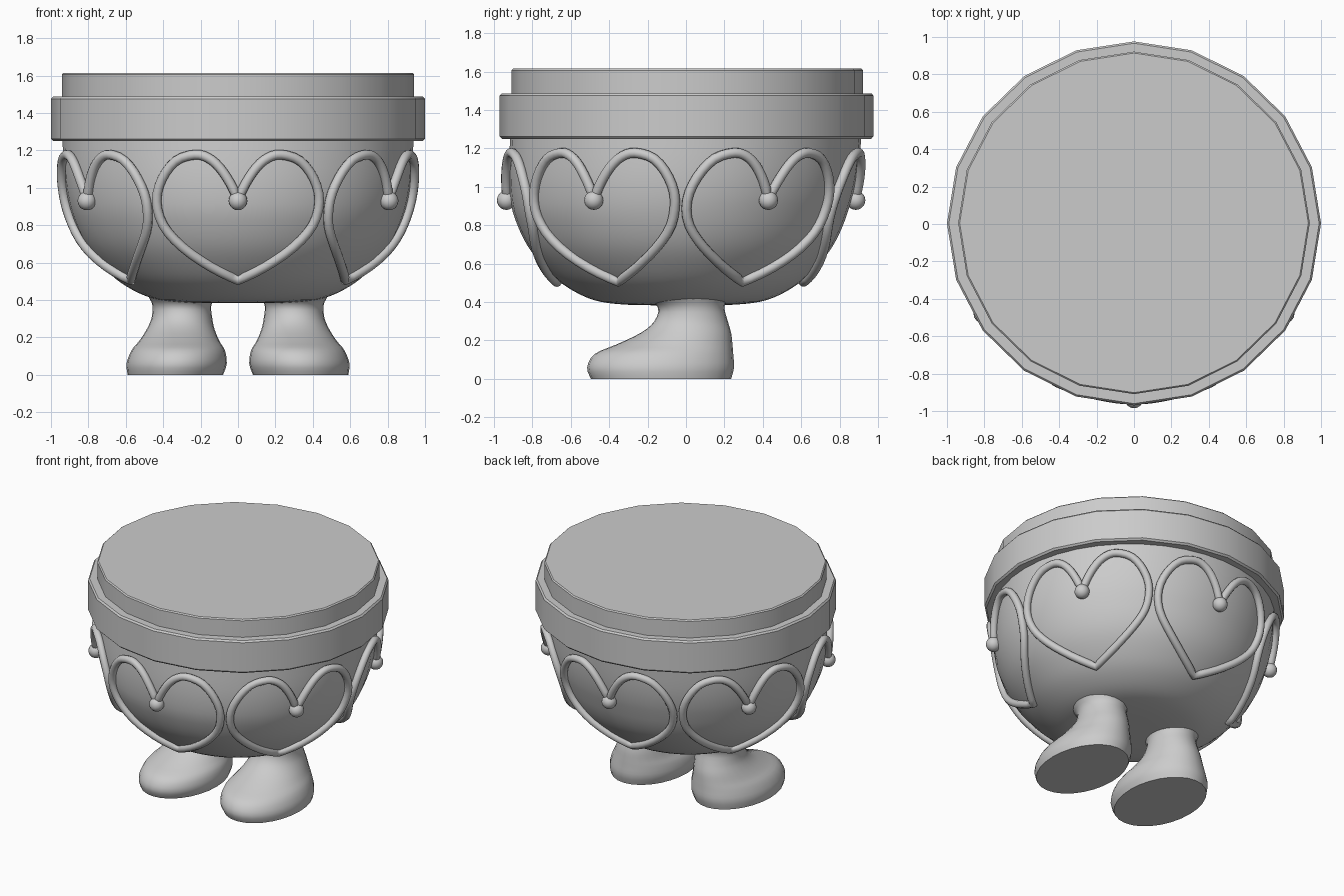
import bpy, bmesh, math

if "Cube" in bpy.data.objects:
    bpy.data.objects.remove(bpy.data.objects["Cube"])

grey = bpy.data.materials.new("plain grey")
grey.diffuse_color = (0.6, 0.6, 0.6, 1)
grey.use_nodes = True
grey.node_tree.nodes["Principled BSDF"].inputs["Base Color"].default_value = grey.diffuse_color


def finish(name, bm, angle=35):
    bmesh.ops.recalc_face_normals(bm, faces=bm.faces)
    me = bpy.data.meshes.new(name)
    bm.to_mesh(me)
    bm.free()
    ob = bpy.data.objects.new(name, me)
    bpy.context.collection.objects.link(ob)
    me.materials.append(grey)
    bpy.ops.object.select_all(action='DESELECT')
    ob.select_set(True)
    bpy.context.view_layer.objects.active = ob
    bpy.ops.object.shade_smooth_by_angle(angle=math.radians(angle))
    return ob


def loft(name, rings, sides, angle=35):
    """Stack of ellipses: (centre x, centre y, z, half width, half depth), capped."""
    bm = bmesh.new()
    loops = []
    for cx, cy, z, rx, ry in rings:
        loops.append([bm.verts.new((cx + rx * math.sin(2 * math.pi * i / sides),
                                    cy + ry * math.cos(2 * math.pi * i / sides), z))
                      for i in range(sides)])
    for a, b in zip(loops, loops[1:]):
        for i in range(sides):
            j = (i + 1) % sides
            bm.faces.new((a[i], a[j], b[j], b[i]))
    bm.faces.new(loops[0])
    bm.faces.new(loops[-1])
    return finish(name, bm, angle)


def spline(pts, n):
    """Smooth curve through the points."""
    ext = [pts[0]] + pts + [pts[-1]]
    out = []
    for k in range(len(pts) - 1):
        p0, p1, p2, p3 = ext[k:k + 4]
        for s in range(n):
            t = s / n
            out.append(tuple(0.5 * (2 * b + (c - a) * t + (2 * a - 5 * b + 4 * c - d) * t * t
                                    + (3 * b - a - 3 * c + d) * t ** 3)
                             for a, b, c, d in zip(p0, p1, p2, p3)))
    return out + [pts[-1]]


# Bowl profile: radius, height
profile = spline([(0.10, 0.383), (0.30, 0.387), (0.46, 0.41), (0.60, 0.475), (0.71, 0.565),
                  (0.82, 0.70), (0.895, 0.87), (0.93, 1.05), (0.938, 1.27)], 4)
DEPTH = 0.975


def shift(z):
    return -0.03 * min(1, max(0, (1.27 - z) / 0.4))


def bowl_radius(z):
    for (r0, z0), (r1, z1) in zip(profile, profile[1:]):
        if z <= z1:
            return r0 + (r1 - r0) * (z - z0) / (z1 - z0)
    return profile[-1][0]


loft("bowl", [(0, shift(z), z, r, r * DEPTH) for r, z in profile], 40)

# Rim band and the raised disc inside it
loft("rim_band", [(0, 0.003, z, r, r * 0.973) for r, z in
                  [(0.90, 1.25), (0.988, 1.25), (1.0, 1.262), (1.0, 1.475), (0.99, 1.487), (0.90, 1.487)]], 20, 30)
loft("top_disc", [(0, 0.006, z, r, r * 0.974) for r, z in
                  [(0.94, 1.40), (0.94, 1.607), (0.932, 1.615)]], 20, 30)

# Heart outline, right half: from cleft round the lobe to the tip
half = spline([(0, 0.94), (0.045, 1.03), (0.10, 1.11), (0.16, 1.16), (0.23, 1.177), (0.33, 1.145),
               (0.405, 1.05), (0.435, 0.93), (0.40, 0.80), (0.30, 0.685), (0.15, 0.58), (0, 0.505)], 3)
outline = half + [(-x, z) for x, z in half[-2:0:-1]]


def on_bowl(x, z, turn, out):
    r = bowl_radius(z) + out
    a = math.asin(x / r) + turn
    return (r * math.sin(a), shift(z) - r * DEPTH * math.cos(a), z)


for k in range(6):
    turn = k * math.pi / 3
    # Tube following the bowl
    cu = bpy.data.curves.new("heart_outline", 'CURVE')
    cu.dimensions = '3D'
    cu.bevel_depth = 0.026
    cu.bevel_resolution = 3
    sp = cu.splines.new('POLY')
    sp.points.add(len(outline) - 1)
    sp.use_cyclic_u = True
    for p, (x, z) in zip(sp.points, outline):
        p.co = (*on_bowl(x, z, turn, 0.016), 1)
    cu.materials.append(grey)
    ob = bpy.data.objects.new("heart_outline", cu)
    bpy.context.collection.objects.link(ob)
    # Bead at the cleft
    bm = bmesh.new()
    bmesh.ops.create_uvsphere(bm, u_segments=16, v_segments=10, radius=0.05)
    bmesh.ops.translate(bm, vec=on_bowl(0, 0.93, turn, 0.022), verts=bm.verts)
    finish("heart_bead", bm, 60)

# Feet: height, front, back, half width
foot = spline([(0, -0.495, 0.235, 0.255), (0.06, -0.515, 0.25, 0.268), (0.13, -0.475, 0.246, 0.25),
               (0.18, -0.36, 0.242, 0.215), (0.24, -0.235, 0.235, 0.183), (0.30, -0.165, 0.218, 0.163),
               (0.37, -0.145, 0.20, 0.157), (0.42, -0.20, 0.215, 0.18)], 3)
for side, name in ((-1, "left_foot"), (1, "right_foot")):
    loft(name, [(side * (0.335 - 0.035 * min(1, z / 0.3)), (f + b) / 2, z, w, (b - f) / 2)
                for z, f, b, w in foot], 28, 45)
